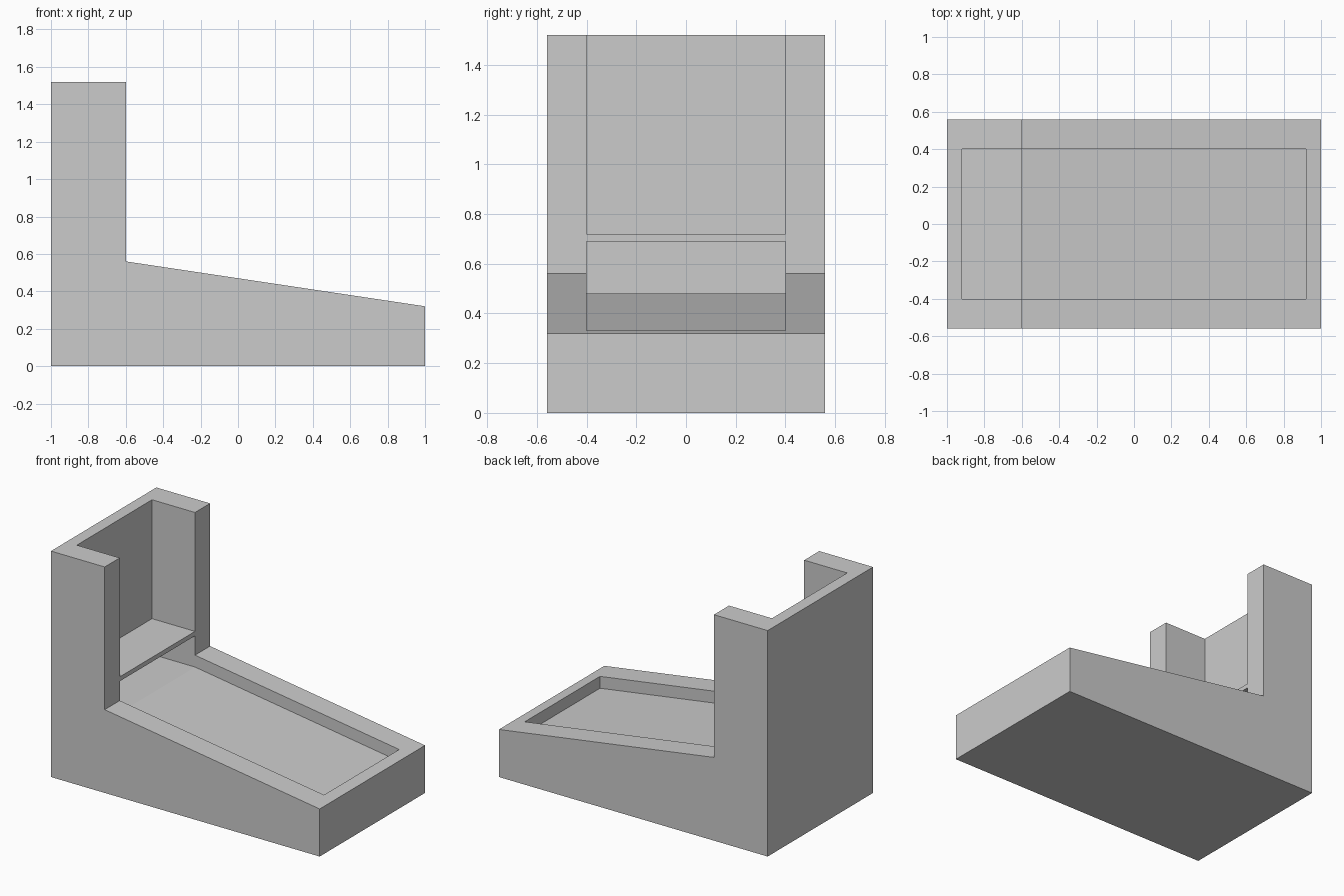
import bpy
import bmesh

if "Cube" in bpy.data.objects:
    bpy.data.objects.remove(bpy.data.objects["Cube"])


def extrude_profile(name, points, half_width):
    """Closed XZ profile extruded symmetrically along Y."""
    bm = bmesh.new()
    face = bm.faces.new([bm.verts.new((x, -half_width, z)) for x, z in points])
    result = bmesh.ops.extrude_face_region(bm, geom=[face])
    verts = [g for g in result["geom"] if isinstance(g, bmesh.types.BMVert)]
    bmesh.ops.translate(bm, verts=verts, vec=(0, 2 * half_width, 0))
    bmesh.ops.recalc_face_normals(bm, faces=bm.faces)
    mesh = bpy.data.meshes.new(name)
    bm.to_mesh(mesh)
    bm.free()
    obj = bpy.data.objects.new(name, mesh)
    bpy.context.collection.objects.link(obj)
    return obj


def carve(target, cutter):
    """Boolean subtraction, then discard the cutter."""
    mod = target.modifiers.new(cutter.name, 'BOOLEAN')
    mod.operation = 'DIFFERENCE'
    mod.solver = 'EXACT'
    mod.object = cutter
    bpy.context.view_layer.objects.active = target
    bpy.ops.object.modifier_apply(modifier=mod.name)
    bpy.data.objects.remove(cutter, do_unlink=True)


# Body: tall back block with a sloping base
body = extrude_profile("stand_body", [
    (-1, 0), (1, 0), (1, 0.32), (-0.6, 0.56), (-0.6, 1.52), (-1, 1.52)], 0.56)

# Upper recess: open at the top and front
carve(body, extrude_profile("upper_recess", [
    (-0.92, 0.72), (-0.4, 0.72), (-0.4, 1.7), (-0.92, 1.7)], 0.4))

# Sloping tray, running level beneath the thin shelf
carve(body, extrude_profile("tray_recess", [
    (-0.92, 0.48), (-0.6, 0.48), (0.92, 0.252), (0.92, 0.69), (-0.92, 0.69)], 0.4))
